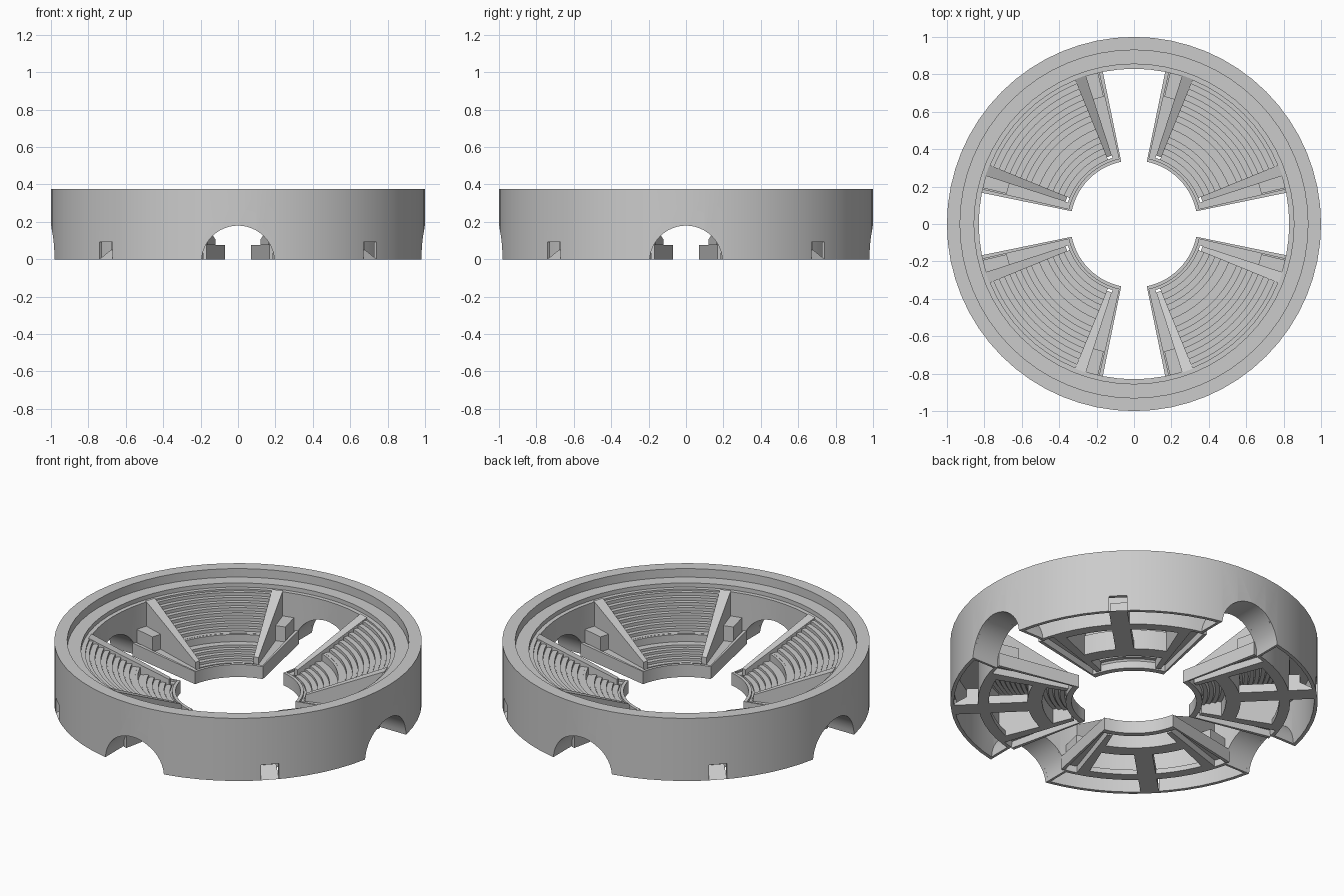
import bpy, bmesh, math
from mathutils import Matrix

if "Cube" in bpy.data.objects:
    bpy.data.objects.remove(bpy.data.objects["Cube"])


def finish(bm, name):
    bmesh.ops.recalc_face_normals(bm, faces=bm.faces)
    mesh = bpy.data.meshes.new(name)
    bm.to_mesh(mesh)
    bm.free()
    ob = bpy.data.objects.new(name, mesh)
    bpy.context.collection.objects.link(ob)
    return ob


def smooth(ob):
    bpy.ops.object.select_all(action='DESELECT')
    ob.select_set(True)
    bpy.context.view_layer.objects.active = ob
    bpy.ops.object.shade_smooth_by_angle(angle=math.radians(25))


def sweep(bm, profile, a0, a1, n, full=False):
    """Sweep a closed (r, z) profile around z between two angles in degrees."""
    rows = []
    for i in range(n if full else n + 1):
        a = math.radians(a0 + (a1 - a0) * i / n)
        rows.append([bm.verts.new((r * math.cos(a), r * math.sin(a), z)) for r, z in profile])
    m = len(profile)
    for i in range(n):
        p, q = rows[i], rows[(i + 1) % len(rows)]
        for j in range(m):
            k = (j + 1) % m
            bm.faces.new((p[j], q[j], q[k], p[k]))
    if not full:
        bm.faces.new(rows[0])
        bm.faces.new(rows[-1])


def quarter_part(name, profile, a0, a1, n, mirrored=False):
    """One part repeated in the four stand sections, optionally on both flanks."""
    bm = bmesh.new()
    for k in range(4):
        sweep(bm, profile, 90 * k + a0, 90 * k + a1, n)
        if mirrored:
            sweep(bm, profile, 90 * k + 90 - a1, 90 * k + 90 - a0, n)
    ob = finish(bm, name)
    smooth(ob)
    return ob


def stand_profile(r0, r1, z0, z1, steps, thick):
    """Thin stepped bench profile, stepped underneath as well."""
    d, h = (r1 - r0) / steps, (z1 - z0) / steps
    top, under = [], []
    for i in range(steps):
        r, z = r0 + d * i, z0 + h * i
        top += [(r, z), (r, z + h), (r + d * .8, z + h), (r + d * .8, z + h - .003), (r + d, z + h - .003)]
        under += [(r + d * .3, z + h - thick), (r + d * 1.0, z + h - thick)]
    return top + under[::-1] + [(r0, z0 - thick)]


def extruded(bm, points, width, angle):
    """Extrude a radial (r, z) outline sideways by a constant width."""
    c, s = math.cos(math.radians(angle)), math.sin(math.radians(angle))
    sides = [[bm.verts.new((r * c - w * s, r * s + w * c, z)) for r, z in points]
             for w in (-width / 2, width / 2)]
    m = len(points)
    for j in range(m):
        k = (j + 1) % m
        bm.faces.new((sides[0][j], sides[0][k], sides[1][k], sides[1][j]))
    bm.faces.new(sides[0])
    bm.faces.new(sides[1])


# outer ring wall: hollow shell with a stepped inner rim
bm = bmesh.new()
sweep(bm, [(.83, 0), (.85, 0), (.85, .28), (.98, .28), (.98, 0), (1, 0), (1, .376),
           (.93, .376), (.93, .325), (.855, .325), (.855, .30), (.83, .30)], 0, 360, 64, True)
ring = finish(bm, "outer_ring")

# arch tunnels and diagonal notches cut from the ring
cutters = []
for k in range(4):
    rot = Matrix.Rotation(math.radians(90 * k), 4, 'Z')
    bm = bmesh.new()
    bmesh.ops.create_cone(bm, cap_ends=True, segments=48, radius1=.195, radius2=.195, depth=.6,
                          matrix=rot @ Matrix.Translation((.95, 0, -.015)) @ Matrix.Rotation(math.pi / 2, 4, 'Y'))
    cutters.append(finish(bm, "arch_cutter"))
    bm = bmesh.new()
    bmesh.ops.create_cube(bm, size=1, matrix=rot @ Matrix.Rotation(math.pi / 4, 4, 'Z')
                          @ Matrix.Translation((1.0, 0, .02)) @ Matrix.Diagonal((.2, .1, .146, 1)))
    cutters.append(finish(bm, "notch_cutter"))
bpy.context.view_layer.objects.active = ring
for c in cutters:
    c.hide_render = True
    mod = ring.modifiers.new("cut", 'BOOLEAN')
    mod.operation, mod.solver, mod.object = 'DIFFERENCE', 'EXACT', c
    bpy.ops.object.modifier_apply(modifier=mod.name)
for c in cutters:
    bpy.data.objects.remove(c)
smooth(ring)

# barrel lining of each arch tunnel
bm = bmesh.new()
for k in range(4):
    rot = Matrix.Rotation(math.radians(90 * k), 4, 'Z')
    rows = []
    for i in range(25):
        a = math.radians(4.4 + 171.2 * i / 24)
        row = []
        for rad, end in ((.195, 1), (.21, 1), (.21, 0), (.195, 0)):
            y, z = rad * math.cos(a), max(0, rad * math.sin(a) - .015)
            x = math.sqrt((.99 if end else .835) ** 2 - y * y)
            row.append(bm.verts.new(rot @ Matrix.Translation((x, y, z)).to_translation()))
        rows.append(row)
    for p, q in zip(rows, rows[1:]):
        for j in range(4):
            bm.faces.new((p[j], q[j], q[(j + 1) % 4], p[(j + 1) % 4]))
    bm.faces.new(rows[0])
    bm.faces.new(rows[-1])
smooth(finish(bm, "arch_lining"))

# seating tiers
quarter_part("lower_seats", stand_profile(.37, .53, .06, .12, 5, .02), 22, 68, 12)
quarter_part("upper_seats", stand_profile(.56, .84, .145, .29, 9, .02), 22, 68, 12)
quarter_part("walkway", [(.525, .095), (.565, .095), (.565, .16), (.545, .16), (.545, .117), (.525, .117)], 22, 68, 12)

# front parapet around the central opening
quarter_part("front_parapet", [(.34, 0), (.372, 0), (.372, .06), (.358, .06), (.358, .075), (.34, .075)], 11.6, 78.4, 14)

# tall sloping walls flanking the seats
quarter_part("flank_wall", [(.385, 0), (.835, 0), (.835, .305), (.385, .104)], 18, 22.2, 1, True)

# low passage curbs, their floors and end blocks
quarter_part("passage_curb", [(.345, 0), (.835, 0), (.835, .08), (.345, .075)], 11.6, 13, 1, True)
quarter_part("passage_floor", [(.365, .04), (.835, .04), (.835, .065), (.365, .065)], 13, 18, 1, True)
quarter_part("passage_block", [(.70, .06), (.835, .06), (.835, .155), (.70, .155)], 13.4, 18, 1, True)

# support ribs under the stands, with a ramp inside each notch
quarter_part("middle_rib", [(.50, 0), (.58, 0), (.58, .12), (.50, .09)], 21, 69, 12)
quarter_part("outer_rib", [(.79, 0), (.835, 0), (.835, .03), (.79, .03)], 21, 69, 12)
bm = bmesh.new()
for k in range(4):
    extruded(bm, [(.51, 0), (.998, 0), (.91, .05), (.91, .10), (.84, .10), (.84, .05), (.51, .05)], .1, 45 + 90 * k)
smooth(finish(bm, "radial_rib"))
